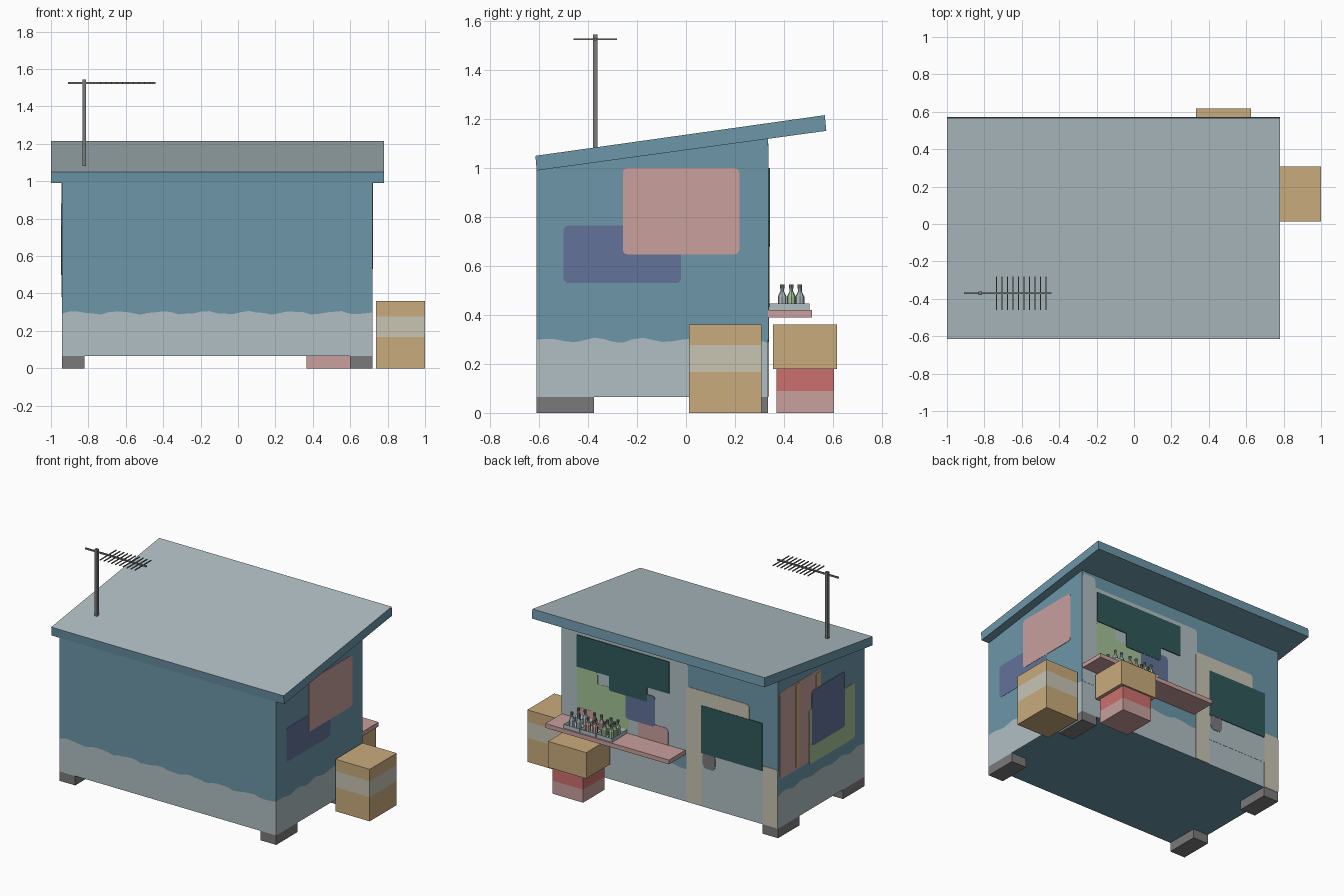
import bpy, bmesh, math

if "Cube" in bpy.data.objects:
    bpy.data.objects.remove(bpy.data.objects["Cube"])


def material(name, r, g, b):
    lin = lambda c: (c / 255 / 12.92) if c < 11 else ((c / 255 + 0.055) / 1.055) ** 2.4
    m = bpy.data.materials.new(name)
    m.diffuse_color = (lin(r), lin(g), lin(b), 1)
    m.use_nodes = True
    m.node_tree.nodes["Principled BSDF"].inputs["Base Color"].default_value = m.diffuse_color
    return m


BLUE = material("wall_blue", 108, 150, 169)
GREY = material("pale_grey", 176, 191, 196)
DARK = material("dark_grey", 122, 122, 122)
GLASS = material("dark_green", 48, 88, 89)
PINK = material("pink", 200, 160, 157)
RED = material("red", 202, 112, 110)
TAN = material("cardboard_tan", 201, 171, 124)
BEIGE = material("beige", 200, 197, 180)
PURPLE = material("purple", 98, 114, 153)
GREEN = material("light_green", 163, 194, 150)


def finish(name, bm, mats):
    bmesh.ops.recalc_face_normals(bm, faces=bm.faces)
    me = bpy.data.meshes.new(name)
    bm.to_mesh(me)
    bm.free()
    for m in mats:
        me.materials.append(m)
    ob = bpy.data.objects.new(name, me)
    bpy.context.collection.objects.link(ob)
    return ob


def loft(name, rings, mats):
    """Closed solid through rings of points, one material per band."""
    bm = bmesh.new()
    vs = [[bm.verts.new(p) for p in ring] for ring in rings]
    n = len(vs[0])
    slots = list(dict.fromkeys(mats))
    for k, m in enumerate(mats):
        for i in range(n):
            j = (i + 1) % n
            f = bm.faces.new((vs[k][i], vs[k][j], vs[k + 1][j], vs[k + 1][i]))
            f.material_index = slots.index(m)
    bm.faces.new(vs[0]).material_index = slots.index(mats[0])
    bm.faces.new(vs[-1]).material_index = slots.index(mats[-1])
    return finish(name, bm, slots)


def box(name, x0, x1, y0, y1, zs, *mats):
    """Box with horizontal colour bands between the heights zs."""
    return loft(name, [[(x0, y0, z), (x1, y0, z), (x1, y1, z), (x0, y1, z)] for z in zs], mats)


X0, X1, Y0, Y1 = -0.94, 0.72, -0.61, 0.335
SLOPE = 0.137


# Hut body: wavy painted base band, top following the roof pitch
def side(a, b, n):
    return [(a[0] + (b[0] - a[0]) * i / n, a[1] + (b[1] - a[1]) * i / n) for i in range(n)]


outline = (side((X0, Y0), (X1, Y0), 40) + side((X1, Y0), (X1, Y1), 24)
           + side((X1, Y1), (X0, Y1), 40) + side((X0, Y1), (X0, Y0), 24))
wave = lambda x, y: 0.297 + 0.008 * math.sin(27 * x + 31 * y) + 0.003 * math.sin(61 * x - 40 * y)
body = loft("hut_body", [[(x, y, 0.065) for x, y in outline],
                         [(x, y, wave(x, y)) for x, y in outline],
                         [(x, y, 0.995 + SLOPE * (y - Y0)) for x, y in outline]], [GREY, BLUE])
for f in body.data.polygons:            # underside takes the wall colour
    if f.normal.z < -0.9:
        f.material_index = 1

# Sloped roof slab, pale on top
section = [(-0.61, 0.99), (0.573, 1.152), (0.567, 1.216), (-0.615, 1.05)]
roof = loft("roof", [[(x, y, z) for y, z in section] for x in (-1.0, 0.78)], [BLUE])
roof.data.materials.append(GREY)
for f in roof.data.polygons:
    if f.normal.z > 0.9:
        f.material_index = 1

# Corner feet
for lr, x in (("left", X0), ("right", X1 - 0.12)):
    for fb, y in (("front", Y0), ("back", Y1 - 0.235)):
        box(f"foot_{fb}_{lr}", x, x + 0.12, y, y + 0.235, (0, 0.065), DARK)

# Painted patches: thin rounded plates on the walls
WALLS = {"back": lambda u, z, d: (u, Y1 + d, z),
         "right": lambda u, z, d: (X1 + d, u, z),
         "left": lambda u, z, d: (X0 - d, u, z)}


def patch(name, wall, u0, u1, z0, z1, level, mat, r=0.02):
    pts = []
    for cx, cz, a0 in ((u1 - r, z1 - r, 0), (u0 + r, z1 - r, 90),
                       (u0 + r, z0 + r, 180), (u1 - r, z0 + r, 270)):
        for k in range(4):
            a = math.radians(a0 + 30 * k)
            pts.append((cx + r * math.cos(a), cz + r * math.sin(a)))
    put = WALLS[wall]
    loft(name, [[put(u, z, d) for u, z in pts] for d in (-0.002, 0.0015 * level)], [mat])


# Right wall
patch("right_purple_patch", "right", -0.5, -0.02, 0.53, 0.765, 1, PURPLE)
patch("right_pink_patch", "right", -0.258, 0.218, 0.647, 1.0, 2, PINK)

# Left wall
patch("left_pink_patch", "left", -0.13, 0.317, 0.40, 1.0, 1, PINK)
patch("left_tan_stripe_a", "left", 0.095, 0.145, 0.41, 0.99, 2, TAN, 0.01)
patch("left_tan_stripe_b", "left", -0.13, -0.08, 0.41, 0.98, 2, TAN, 0.01)
patch("left_green_patch", "left", -0.50, 0.0, 0.38, 0.76, 3, GREEN)
patch("left_purple_patch", "left", -0.39, -0.03, 0.50, 0.88, 4, PURPLE)

# Back wall, serving hatch side
patch("hatch_grey_panel", "back", -0.25, 0.719, 0.40, 1.03, 1, GREY)
patch("hatch_grey_column", "back", 0.61, 0.719, 0.29, 1.10, 1, GREY)
patch("hatch_green_low", "back", 0.20, 0.60, 0.43, 0.70, 2, GREEN)
patch("hatch_green_high", "back", 0.44, 0.60, 0.50, 0.78, 2, GREEN)
patch("hatch_pink_left", "back", 0.46, 0.60, 0.41, 0.50, 3, PINK)
patch("hatch_pink_right", "back", -0.10, 0.13, 0.40, 0.535, 3, PINK)
patch("hatch_purple", "back", 0.0, 0.225, 0.52, 0.73, 4, PURPLE)
patch("hatch_glass_top", "back", -0.108, 0.598, 0.78, 1.0, 5, GLASS, 0.003)
patch("hatch_glass_low", "back", 0.06, 0.35, 0.68, 0.80, 5, GLASS, 0.01)

# Back wall, door side
patch("door_grey_panel", "back", -0.83, -0.35, 0.25, 0.46, 1, GREY)
patch("door_beige_top", "back", -0.72, -0.24, 0.74, 0.865, 2, BEIGE)
patch("door_beige_post_left", "back", -0.355, -0.24, 0.067, 0.84, 2, BEIGE, 0.005)
patch("door_beige_post_right", "back", -0.939, -0.822, 0.067, 0.47, 2, BEIGE, 0.01)
patch("door_glass", "back", -0.822, -0.355, 0.435, 0.765, 4, GLASS, 0.003)
patch("door_stain", "back", -0.46, -0.365, 0.335, 0.45, 3, DARK, 0.03)

# Serving shelf
box("serving_shelf", -0.23, 0.717, Y1, 0.515, (0.39, 0.42), PINK)


# Open trays with bottles
def tray(name, x0, x1):
    bm = bmesh.new()
    bmesh.ops.create_cube(bm, size=1)
    for v in bm.verts:
        v.co = (x1 if v.co.x > 0 else x0, 0.505 if v.co.y > 0 else 0.342,
                0.447 if v.co.z > 0 else 0.42)
    top = max(bm.faces, key=lambda f: f.calc_center_median().z)
    bmesh.ops.inset_region(bm, faces=[top], thickness=0.008)
    for v in top.verts:
        v.co.z -= 0.02
    finish(name, bm, [GREY])


def bottle(name, x, y, mat):
    profile = [(0.018, 0.427), (0.018, 0.475), (0.008, 0.495), (0.008, 0.508),
               (0.0095, 0.508), (0.0095, 0.525)]
    rings = [[(x + r * math.cos(math.tau * i / 8), y + r * math.sin(math.tau * i / 8), z)
              for i in range(8)] for r, z in profile]
    loft(name, rings, [mat] * 3 + [DARK] * 2)


for t, (x, mat, ys) in enumerate(((0.523, GREY, (0.393, 0.465)), (0.398, PINK, (0.393, 0.465)),
                                  (0.273, GREEN, (0.393, 0.43, 0.465)))):
    tray(f"tray_{t + 1}", x - 0.06, x + 0.06)
    for i, y in enumerate(ys):
        for k in (-1, 1):
            bottle(f"bottle_{t + 1}_{i + 1}_{'a' if k < 0 else 'b'}", x + 0.026 * k, y, mat)

# Boxes beside the hut
box("tall_carton", 0.738, 1.0, 0.013, 0.308, (0, 0.167, 0.278, 0.36), TAN, BEIGE, TAN)
box("red_crate", 0.365, 0.60, 0.37, 0.605, (0, 0.09, 0.18), PINK, RED)
box("small_carton", 0.332, 0.625, 0.355, 0.617, (0.18, 0.36), TAN)

# Roof antenna
box("antenna_mast", -0.832, -0.813, -0.38, -0.361, (1.07, 1.545), DARK)
box("antenna_boom", -0.91, -0.44, -0.375, -0.366, (1.521, 1.531), DARK)
for i in range(10):
    x = -0.735 + i * 0.0295
    box(f"antenna_rod_{i + 1}", x - 0.003, x + 0.003, -0.46, -0.282, (1.523, 1.529), DARK)
